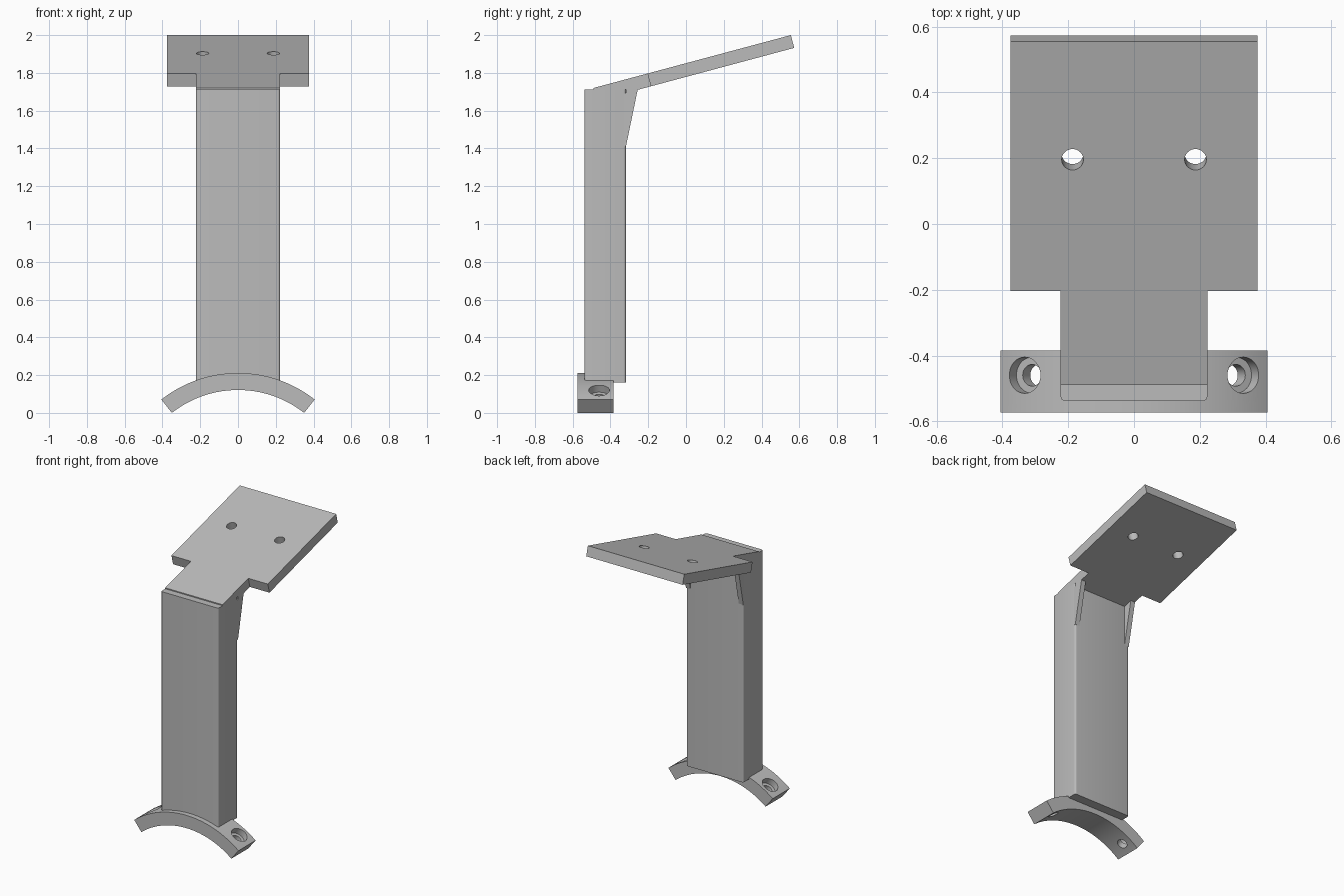
import bpy, bmesh, math
from mathutils import Vector, Matrix

cube = bpy.data.objects.get("Cube")
if cube:
    bpy.data.objects.remove(cube, do_unlink=True)

grey = bpy.data.materials.new("plain grey")
grey.use_nodes = True
colour = (0.5, 0.5, 0.5, 1)
grey.diffuse_color = colour
grey.node_tree.nodes["Principled BSDF"].inputs["Base Color"].default_value = colour


def prism(name, points, sweep):
    """Extrude a closed outline of 3D points along the sweep vector."""
    bm = bmesh.new()
    face = bm.faces.new([bm.verts.new(p) for p in points])
    new = bmesh.ops.extrude_face_region(bm, geom=[face])["geom"]
    bmesh.ops.translate(bm, vec=sweep, verts=[v for v in new if isinstance(v, bmesh.types.BMVert)])
    bmesh.ops.recalc_face_normals(bm, faces=bm.faces)
    mesh = bpy.data.meshes.new(name)
    bm.to_mesh(mesh)
    bm.free()
    mesh.materials.append(grey)
    obj = bpy.data.objects.new(name, mesh)
    bpy.context.collection.objects.link(obj)
    return obj


def side_prism(name, outline, x0, x1):
    return prism(name, [(x0, y, z) for y, z in outline], (x1 - x0, 0, 0))


def drill(target, centre, axis, radius, below, above=0.1):
    """Cut a round hole running along the axis through a surface point."""
    axis = Vector(axis).normalized()
    turn = axis.to_track_quat('Z', 'Y').to_matrix().to_4x4()
    place = Matrix.Translation(Vector(centre)) @ turn
    ring = [place @ Vector((radius * math.cos(a), radius * math.sin(a), -below))
            for a in (math.tau * i / 40 for i in range(40))]
    cutter = prism("hole_cutter", ring, axis * (below + above))
    mod = target.modifiers.new("hole", 'BOOLEAN')
    mod.operation, mod.solver, mod.object = 'DIFFERENCE', 'EXACT', cutter
    bpy.context.view_layer.objects.active = target
    bpy.ops.object.modifier_apply(modifier=mod.name)
    bpy.data.objects.remove(cutter, do_unlink=True)


HALF = 0.223          # half width of the post
FRONT, BACK = -0.538, -0.318
SLOPE = math.radians(15)
up = Vector((0, -math.sin(SLOPE), math.cos(SLOPE)))


def top_z(y):
    return 2.0 + (y - 0.555) * math.tan(SLOPE)


def under_z(y):
    return top_z(y) - 0.07 / math.cos(SLOPE)


# Upright post with softly rounded vertical corners
r = 0.013
corners = []
for k, (sx, y) in enumerate([(1, BACK - r), (-1, BACK - r), (-1, FRONT + r), (1, FRONT + r)]):
    for i in range(6):
        a = math.pi / 2 * (k + i / 5)
        corners.append((sx * (HALF - r) + r * math.cos(a), y + r * math.sin(a), 0.16))
post = prism("post", corners, (0, 0, 1.553))

# Narrow sloping neck joining the post to the plate
s, c = 0.07 * math.sin(SLOPE), 0.07 * math.cos(SLOPE)
y_join = -0.204
neck = side_prism("neck", [(-0.49, 1.713), (-0.49, top_z(-0.49)), (y_join, top_z(y_join)),
                           (y_join + s, top_z(y_join) - c), (BACK, under_z(BACK)),
                           (BACK, 1.713)], -HALF, HALF)

# Wide sloping plate with two holes
y_end = 0.555
plate = side_prism("top_plate", [(y_join, top_z(y_join)), (y_end, top_z(y_end)),
                                 (y_end + s, top_z(y_end) - c),
                                 (y_join + s, top_z(y_join) - c)], -0.375, 0.375)

# Curved foot
R_OUT, R_IN, SPAN = 0.656, 0.566, math.radians(38.2)
centre_z = -R_IN * math.cos(SPAN)
angles = [SPAN * (i / 24 - 1) for i in range(49)]
outline = [(R_OUT, a) for a in angles] + [(R_IN, a) for a in reversed(angles)]
foot = prism("curved_foot", [(q * math.sin(a), -0.574, centre_z + q * math.cos(a))
                             for q, a in outline], (0, 0.19, 0))

for side in (-1, 1):
    drill(plate, (side * 0.187, 0.196, top_z(0.196)), up, 0.033, 0.2)
    # Counterbored screw holes pointing at the centre of the arc
    tilt = math.radians(30.5) * side
    axis = Vector((math.sin(tilt), 0, math.cos(tilt)))
    spot = axis * R_OUT + Vector((0, -0.46, centre_z))
    drill(foot, spot, axis, 0.055, 0.045)
    drill(foot, spot, axis, 0.033, 0.2)
    # Thin gussets under the neck, flush with the post sides
    name = "left_gusset" if side > 0 else "right_gusset"
    side_prism(name, [(BACK - 0.015, 1.41), (BACK, 1.41), (-0.256, under_z(-0.256)),
                      (BACK - 0.015, under_z(BACK - 0.015))], side * (HALF - 0.035), side * HALF)

# Smooth shading on the curved parts
for obj in (post, plate, foot):
    bpy.ops.object.select_all(action='DESELECT')
    obj.select_set(True)
    bpy.context.view_layer.objects.active = obj
    bpy.ops.object.shade_smooth_by_angle(angle=math.radians(30))
